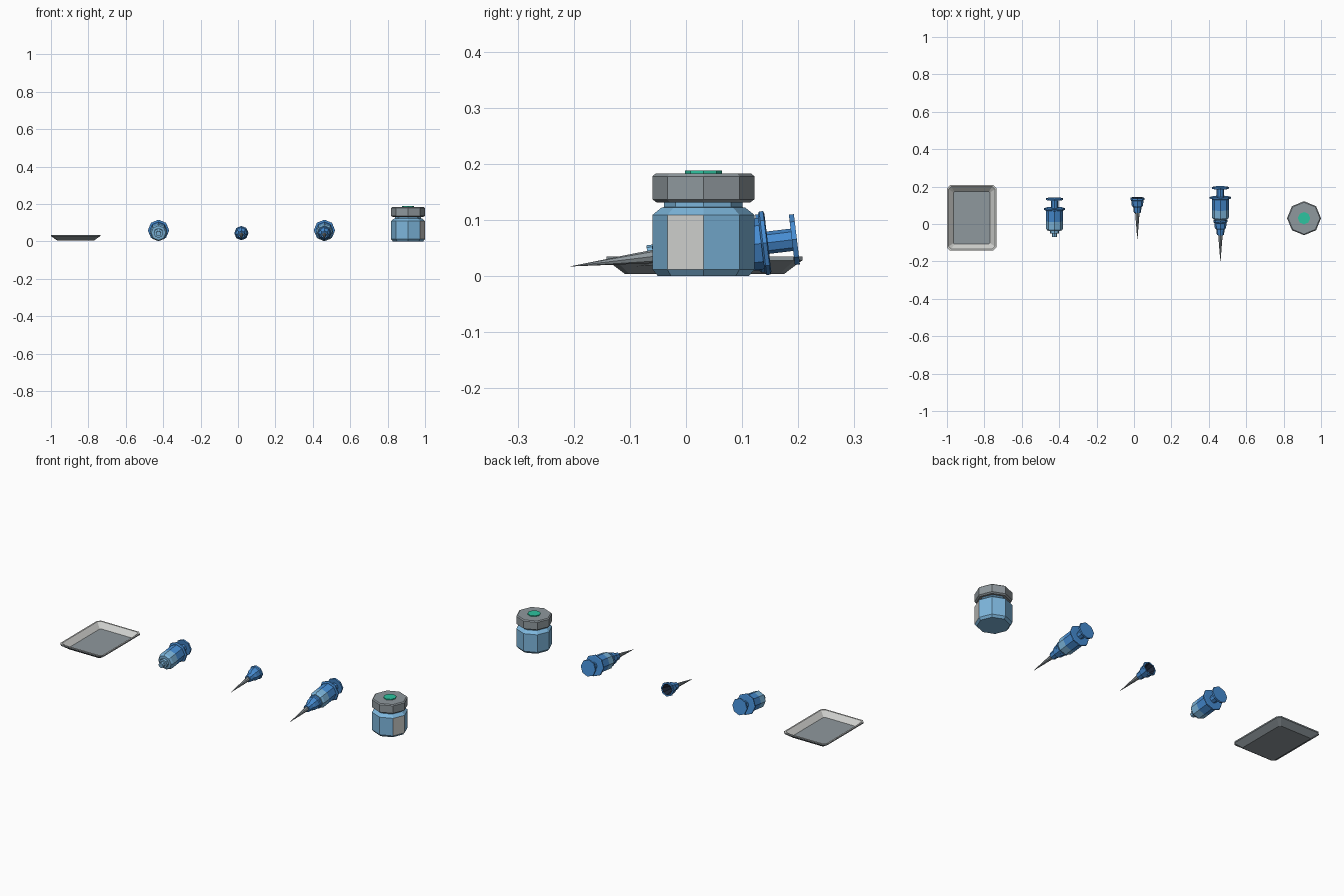
import bpy, bmesh, math
from mathutils import Matrix, Vector

if "Cube" in bpy.data.objects:
    bpy.data.objects.remove(bpy.data.objects["Cube"])


def srgb(r, g, b):
    def f(c):
        c /= 255
        return c / 12.92 if c <= 0.04045 else ((c + 0.055) / 1.055) ** 2.4
    return (f(r), f(g), f(b), 1)


def material(name, rgb):
    m = bpy.data.materials.new(name)
    m.diffuse_color = srgb(*rgb)
    m.use_nodes = True
    m.node_tree.nodes["Principled BSDF"].inputs["Base Color"].default_value = m.diffuse_color
    return m


BLUE = material("mid blue", (70, 140, 210))
PALE = material("pale blue", (125, 182, 220))
GREY = material("steel grey", (143, 152, 157))
WHITE = material("off white", (206, 207, 204))
TEAL = material("teal green", (45, 196, 160))
DARK = material("dark interior", (30, 40, 58))


def loft(name, loops, mats, band=None, matrix=Matrix()):
    """Skin a stack of point loops, capping both ends. A one-point loop is an apex.
    band(i, j) gives the material index of side j of strip i."""
    bm = bmesh.new()
    rings = [[bm.verts.new(p) for p in lp] for lp in loops]
    n = max(len(r) for r in rings)
    for i, (a, b) in enumerate(zip(rings, rings[1:])):
        for j in range(n):
            k = (j + 1) % n
            if len(a) == 1:
                vs = [a[0], b[k], b[j]]
            elif len(b) == 1:
                vs = [a[j], a[k], b[0]]
            else:
                vs = [a[j], a[k], b[k], b[j]]
            bm.faces.new(vs).material_index = band(i, j) if band else 0
    for r, i in ((rings[0], 0), (rings[-1], len(rings) - 2)):
        if len(r) > 1:
            bm.faces.new(r).material_index = band(i, 0) if band else 0
    bmesh.ops.recalc_face_normals(bm, faces=bm.faces)
    me = bpy.data.meshes.new(name)
    bm.to_mesh(me)
    bm.free()
    for m in mats:
        me.materials.append(m)
    ob = bpy.data.objects.new(name, me)
    ob.matrix_world = matrix
    bpy.context.collection.objects.link(ob)
    return ob


def lathe(name, profile, mats, band=None, matrix=Matrix(), sides=8):
    """Turn (radius, height) points about local z."""
    loops = []
    for r, z in profile:
        if r == 0:
            loops.append([(0, 0, z)])
        else:
            loops.append([(r * math.cos(2 * math.pi * j / sides),
                           r * math.sin(2 * math.pi * j / sides), z) for j in range(sides)])
    return loft(name, loops, mats, band, matrix)


# Tray: rectangular loops with clipped corners, outside then inside
def rect(hx, hy, z, c):
    q = [(hx, hy - c), (hx - c, hy), (c - hx, hy), (-hx, hy - c),
         (-hx, c - hy), (c - hx, -hy), (hx - c, -hy), (hx, c - hy)]
    return [(x, y, z) for x, y in q]


tray = loft("tray",
            [rect(0.098, 0.142, 0.004, 0.008), rect(0.128, 0.171, 0.026, 0.014),
             rect(0.132, 0.175, 0.028, 0.016), rect(0.132, 0.175, 0.035, 0.016),
             rect(0.124, 0.167, 0.035, 0.014), rect(0.097, 0.14, 0.009, 0.005)],
            [GREY, WHITE], lambda i, j: 1 if i >= 3 else 0,
            Matrix.Translation((-0.868, 0.033, 0)))
for f in tray.data.polygons:            # floor is grey, inner walls off white
    if f.normal.z > 0.9 and f.center.z < 0.02:
        f.material_index = 0

# Jar with one pale label side, lid and septum
jar_at = Matrix.Translation((0.909, 0.031, 0))
lathe("jar_body",
      [(0.081, 0), (0.091, 0.012), (0.091, 0.109), (0.075, 0.122), (0.070, 0.123), (0.070, 0.134)],
      [PALE, WHITE], lambda i, j: 1 if (i == 1 and j == 7) else 0, jar_at)
lathe("jar_lid",
      [(0.083, 0.131), (0.091, 0.137), (0.091, 0.178), (0.085, 0.183)],
      [GREY], None, jar_at)
lathe("jar_septum", [(0.033, 0.182), (0.033, 0.188)], [TEAL], None, jar_at)

# Lying parts: local z runs backwards (+y), tipped up slightly
TILT = math.atan(0.12)
LIE = Matrix.Rotation(TILT - math.pi / 2, 4, 'X')


def syringe(tag, x, y):
    at = Matrix.Translation((x, y, 0.059)) @ LIE
    lathe(tag + "_barrel",
          [(0.014, -0.150), (0.014, -0.131), (0.025, -0.130), (0.025, -0.116), (0.039, -0.115),
           (0.046, -0.105), (0.046, -0.065), (0.046, -0.004)],
          [PALE, BLUE], lambda i, j: 1 if i == 6 else 0, at)
    lathe(tag + "_flange",
          [(0.052, -0.006), (0.057, -0.003), (0.057, 0.004), (0.052, 0.006)], [BLUE], None, at)
    lathe(tag + "_plunger_rod", [(0.020, 0.005), (0.020, 0.050)], [BLUE], None, at)
    lathe(tag + "_thumb_rest", [(0.045, 0.049), (0.045, 0.058)], [BLUE], None, at)
    return at


def needle(tag, at):
    # Hub is hollow at the back
    lathe(tag + "_hub",
          [(0.019, -0.080), (0.022, -0.052), (0.030, -0.042), (0.033, -0.014), (0.038, -0.010),
           (0.038, 0), (0.030, 0), (0.017, -0.050), (0, -0.050)],
          [BLUE, DARK], lambda i, j: 1 if i >= 6 else 0, at)
    lathe(tag + "_shaft", [(0.012, -0.078), (0.008, -0.13), (0, -0.230)], [GREY], None, at)


syringe("bare_syringe", -0.425, 0.08)
needle("loose_needle", Matrix.Translation((0.018, 0.14, 0.045)) @ LIE)
full = syringe("full_syringe", 0.462, 0.14)
needle("fitted_needle", full @ Matrix.Translation((0, 0, -0.12)))
